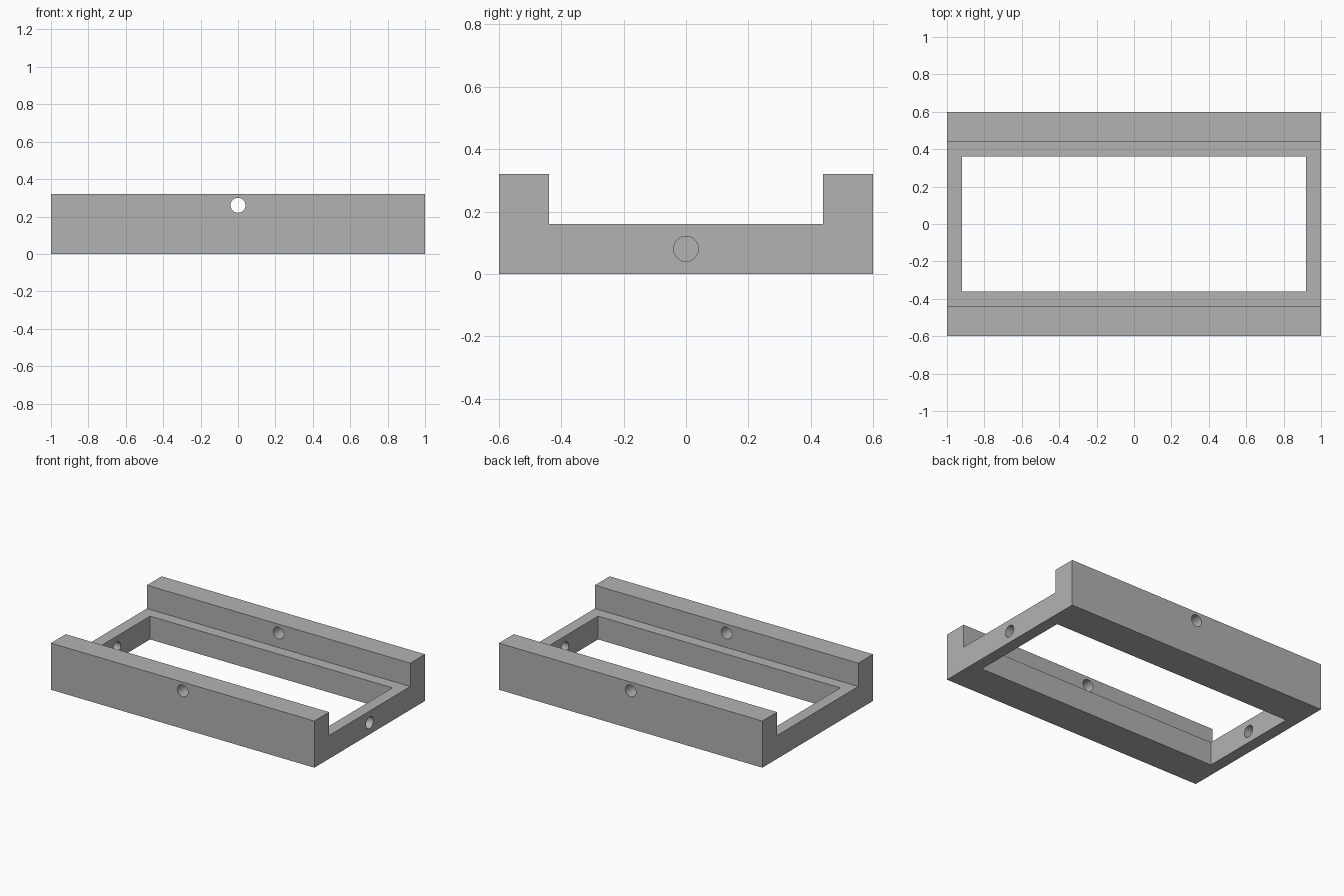
import bpy
import bmesh
from math import pi
from mathutils import Matrix

if "Cube" in bpy.data.objects:
    bpy.data.objects.remove(bpy.data.objects["Cube"], do_unlink=True)

# Overall dimensions
LENGTH, WIDTH = 2.0, 1.2
RAIL_TOP, LEDGE_TOP = 0.32, 0.16
RAIL_INNER, OPENING_Y, OPENING_X = 0.44, 0.36, 0.92
HOLE_RADIUS = 0.04

grey = bpy.data.materials.new("plain grey")
grey.use_nodes = True
colour = (0.448, 0.448, 0.448, 1)
grey.diffuse_color = colour
grey.node_tree.nodes["Principled BSDF"].inputs["Base Color"].default_value = colour


def make_object(name, bm):
    bmesh.ops.recalc_face_normals(bm, faces=bm.faces)
    mesh = bpy.data.meshes.new(name)
    bm.to_mesh(mesh)
    bm.free()
    mesh.materials.append(grey)
    obj = bpy.data.objects.new(name, mesh)
    bpy.context.collection.objects.link(obj)
    return obj


def hole_cutter(name, axis, centre, depth):
    bm = bmesh.new()
    turn = Matrix.Rotation(pi / 2, 4, "Y" if axis == "X" else "X")
    bmesh.ops.create_cone(bm, cap_ends=True, segments=48, radius1=HOLE_RADIUS,
                          radius2=HOLE_RADIUS, depth=depth,
                          matrix=Matrix.Translation(centre) @ turn)
    return make_object(name, bm)


def cut(target, cutter):
    mod = target.modifiers.new("cut", "BOOLEAN")
    mod.operation = "DIFFERENCE"
    mod.solver = "EXACT"
    mod.object = cutter
    bpy.context.view_layer.objects.active = target
    bpy.ops.object.modifier_apply(modifier=mod.name)
    bpy.data.objects.remove(cutter, do_unlink=True)


# Channel frame: U-shaped end profile swept along the length
half = [(WIDTH / 2, 0), (WIDTH / 2, RAIL_TOP),
        (RAIL_INNER, RAIL_TOP), (RAIL_INNER, LEDGE_TOP)]
profile = half + [(-y, z) for y, z in reversed(half)]
bm = bmesh.new()
end = bm.faces.new([bm.verts.new((-LENGTH / 2, y, z)) for y, z in profile])
swept = bmesh.ops.extrude_face_region(bm, geom=[end], use_keep_orig=True)
bmesh.ops.translate(bm, vec=(LENGTH, 0, 0),
                    verts=[v for v in swept["geom"] if isinstance(v, bmesh.types.BMVert)])
frame = make_object("channel_frame", bm)

# Rectangular opening through the floor
bm = bmesh.new()
bmesh.ops.create_cube(bm, size=1, matrix=Matrix.Diagonal((2 * OPENING_X, 2 * OPENING_Y, 1, 1)))
cut(frame, make_object("opening_cutter", bm))

# Holes through both rails, through one end, and blind into the other end
for side in (-1, 1):
    cut(frame, hole_cutter("rail_hole_cutter", "Y", (0, side * 0.52, 0.26), 0.4))
cut(frame, hole_cutter("end_hole_cutter", "X", (0.96, 0, 0.08), 0.2))
cut(frame, hole_cutter("blind_hole_cutter", "X", (-0.93, 0, 0.08), 0.1))

# Smooth hole walls with crisp edges
bpy.ops.object.select_all(action="DESELECT")
frame.select_set(True)
bpy.context.view_layer.objects.active = frame
bpy.ops.object.shade_smooth_by_angle(angle=pi / 6)
